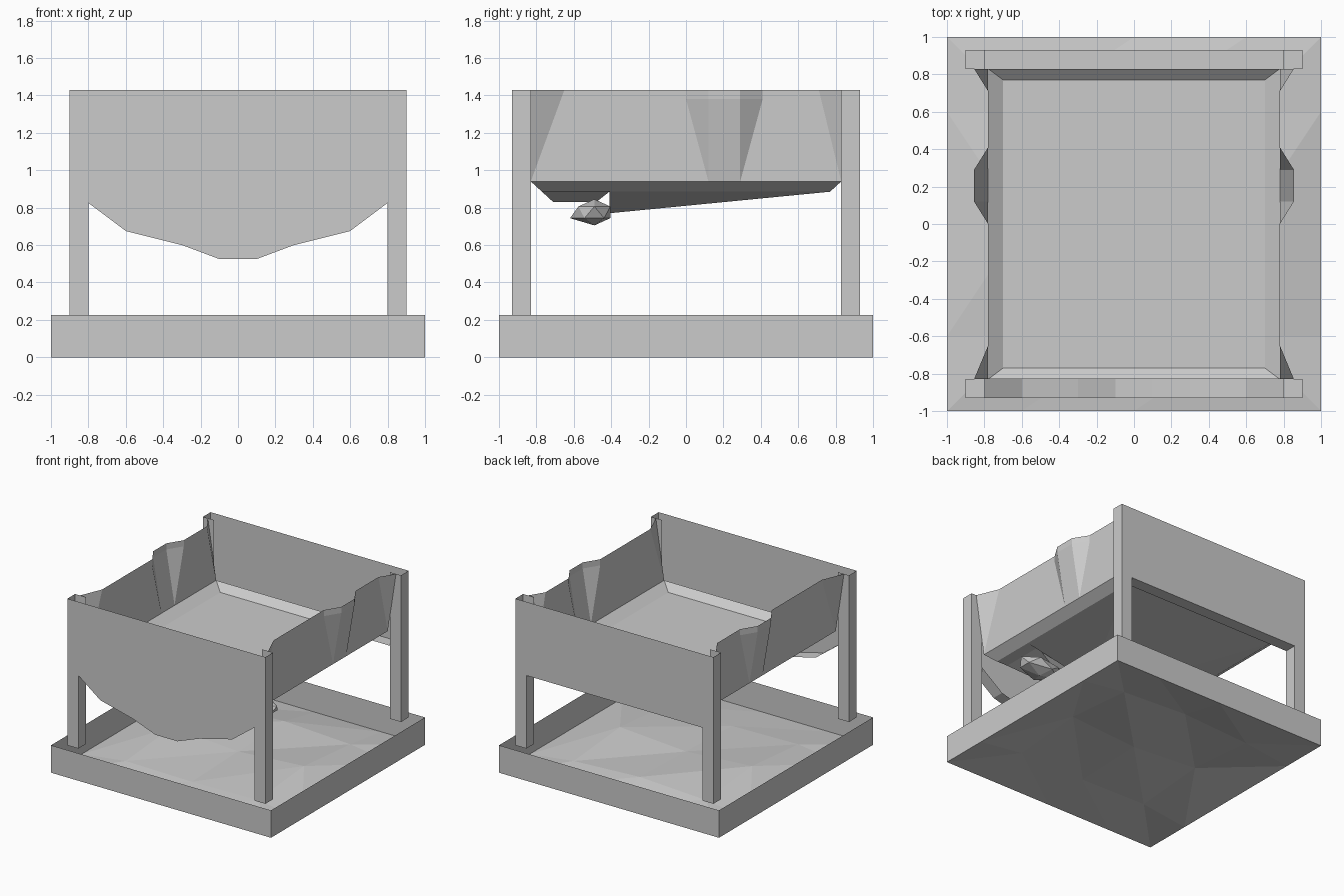
import bpy
import bmesh
from mathutils import Vector

cube = bpy.data.objects.get("Cube")
if cube:
    bpy.data.objects.remove(cube, do_unlink=True)

grey = bpy.data.materials.new("plain grey")
grey.use_nodes = True
tone = (0.6, 0.6, 0.6, 1)
grey.diffuse_color = tone
grey.node_tree.nodes["Principled BSDF"].inputs["Base Color"].default_value = tone


def add_mesh(name, verts, faces):
    """Flat-shaded object with consistent normals."""
    mesh = bpy.data.meshes.new(name)
    mesh.from_pydata([tuple(v) for v in verts], [], faces)
    bm = bmesh.new()
    bm.from_mesh(mesh)
    bmesh.ops.recalc_face_normals(bm, faces=bm.faces)
    bm.to_mesh(mesh)
    bm.free()
    mesh.materials.append(grey)
    obj = bpy.data.objects.new(name, mesh)
    bpy.context.scene.collection.objects.link(obj)
    return obj


def rect(x0, x1, y0, y1, z):
    return [(x0, y0, z), (x1, y0, z), (x1, y1, z), (x0, y1, z)]


RING = [(i, (i + 1) % 4, (i + 1) % 4 + 4, i + 4) for i in range(4)]
BOTTOM, TOP = (3, 2, 1, 0), (4, 5, 6, 7)


def loft(name, low, high, caps):
    return add_mesh(name, low + high, RING + list(caps))


# Base tray: thin walls around an uneven ground sheet
RIM = 0.225
loft("base_walls", rect(-1, 1, -1, 1, 0), rect(-1, 1, -1, 1, RIM), ())
steps = [-1, -0.6, 0, 0.6, 1]
bumps = {(0, 0): 0.06, (0.6, 0): 0.1, (-0.6, 0): 0.1, (0, 0.6): 0.08,
         (0, -0.6): 0.04}
verts, faces = [], []
for y in steps:
    for x in steps:
        edge = max(abs(x), abs(y)) == 1
        verts.append((x, y, 0 if edge else bumps.get((x, y), 0.05)))
for j in range(4):
    for i in range(4):
        a = j * 5 + i
        b, c, d = a + 1, a + 6, a + 5
        # Diagonals follow the slopes of the ground
        if (i, j) in ((0, 2), (3, 1), (0, 3), (3, 0)):
            faces += [(a, b, d), (b, c, d)]
        else:
            faces += [(a, b, c), (a, c, d)]
add_mesh("ground", verts, faces)

# Four corner posts: hollow, open at the top and into the panels
HIGH, ARCH = 1.43, 0.825
for sx, side in ((1, "left"), (-1, "right")):
    for sy, end in ((-1, "front"), (1, "back")):
        plan = [(0.8, 0.93), (0.9, 0.93), (0.9, 0.83), (0.8, 0.83)]
        pts = [(sx * x, sy * y, z) for z in (RIM, HIGH) for x, y in plan]
        pts += [(sx * 0.8, sy * y, ARCH) for y in (0.93, 0.83)]
        add_mesh(f"{end}_{side}_post", pts, RING[:3] + [BOTTOM, (3, 0, 8, 9)])


# End panels: one outer sheet with a folded lower edge
def end_panel(name, profile, sy):
    m = len(profile)
    outer = [(x, sy * 0.93, z) for x, z in profile]
    inner = [(x, sy * 0.83, z) for x, z in profile]
    top = [(0.8, sy * 0.93, HIGH), (-0.8, sy * 0.93, HIGH)]
    sheet = list(range(m)) + [2 * m, 2 * m + 1]
    lip = [(i, i + 1, m + i + 1, m + i) for i in range(m - 1)]
    add_mesh(name, outer + inner + top, [sheet] + lip)


half = [(0.1, 0.525), (0.3, 0.6), (0.6, 0.675), (0.8, ARCH)]
end_panel("front_panel", [(-x, z) for x, z in reversed(half)] + half, -1)
end_panel("back_panel", [(-0.8, ARCH), (0.8, ARCH)], 1)

# Side sheets with flared ends and one raised pleat
LOW, FOLD, IN, OUT = 0.94, 1.38, 0.78, 0.855
points = {
    "front_low": (IN, -0.83, LOW), "front_out": (OUT, -0.83, HIGH),
    "front_top": (IN, -0.65, HIGH),
    "a_top": (IN, 0, HIGH), "a_fold": (IN, 0, FOLD), "b_low": (IN, 0.12, LOW),
    "b_fold": (OUT, 0.12, FOLD), "b_top": (OUT, 0.12, HIGH),
    "c_low": (IN, 0.29, LOW), "c_fold": (OUT, 0.29, FOLD),
    "c_top": (OUT, 0.29, HIGH),
    "d_fold": (IN, 0.41, FOLD), "d_top": (IN, 0.41, HIGH),
    "back_top": (IN, 0.71, HIGH), "back_out": (OUT, 0.83, HIGH),
    "back_low": (IN, 0.83, LOW),
}
patches = [
    "front_low front_out front_top",
    "front_low front_top a_top a_fold b_low",
    "a_fold b_low b_fold", "a_top a_fold b_fold b_top",
    "b_low c_low c_fold b_fold", "b_fold c_fold c_top b_top",
    "c_low c_fold d_fold", "c_fold d_fold d_top c_top",
    "c_low d_fold d_top back_top back_low",
    "back_low back_top back_out",
]
order = list(points)
patch_faces = [[order.index(k) for k in p.split()] for p in patches]
for s, side in ((1, "left"), (-1, "right")):
    add_mesh(f"{side}_sheet", [(s * x, y, z) for x, y, z in points.values()],
             patch_faces)

# Shallow dished bed
FLOOR = 0.885
loft("bed", rect(-0.7, 0.7, -0.77, 0.77, FLOOR),
     rect(-IN, IN, -0.83, 0.83, LOW), (BOTTOM,))

# Keel below the bed, deepest near the front
add_mesh("keel", [(-0.7, -0.41, FLOOR), (0.7, -0.41, FLOOR),
                  (0.7, 0.77, FLOOR), (-0.7, 0.77, FLOOR),
                  (-0.1, -0.41, 0.77), (0.1, -0.41, 0.77)],
         [(0, 1, 5, 4), (1, 2, 5), (2, 3, 4, 5), (3, 0, 4)])

# Block under the front of the bed
loft("front_block", rect(-0.4, 0.4, -0.71, -0.48, 0.83),
     rect(-0.6, 0.6, -0.77, -0.41, FLOOR), (BOTTOM, TOP))

# Faceted pointed stone hanging below
bm = bmesh.new()
bmesh.ops.create_icosphere(bm, subdivisions=1, radius=1)
for v in bm.verts:
    v.co = Vector((0.52 + v.co.x * 0.2, -0.49 + v.co.y * 0.1, 0.775 + v.co.z * 0.07))
tip = min(bm.verts, key=lambda v: v.co.y)
tip.co.y = -0.62
mesh = bpy.data.meshes.new("hanging_stone")
bm.to_mesh(mesh)
bm.free()
mesh.materials.append(grey)
bpy.context.scene.collection.objects.link(bpy.data.objects.new("hanging_stone", mesh))
